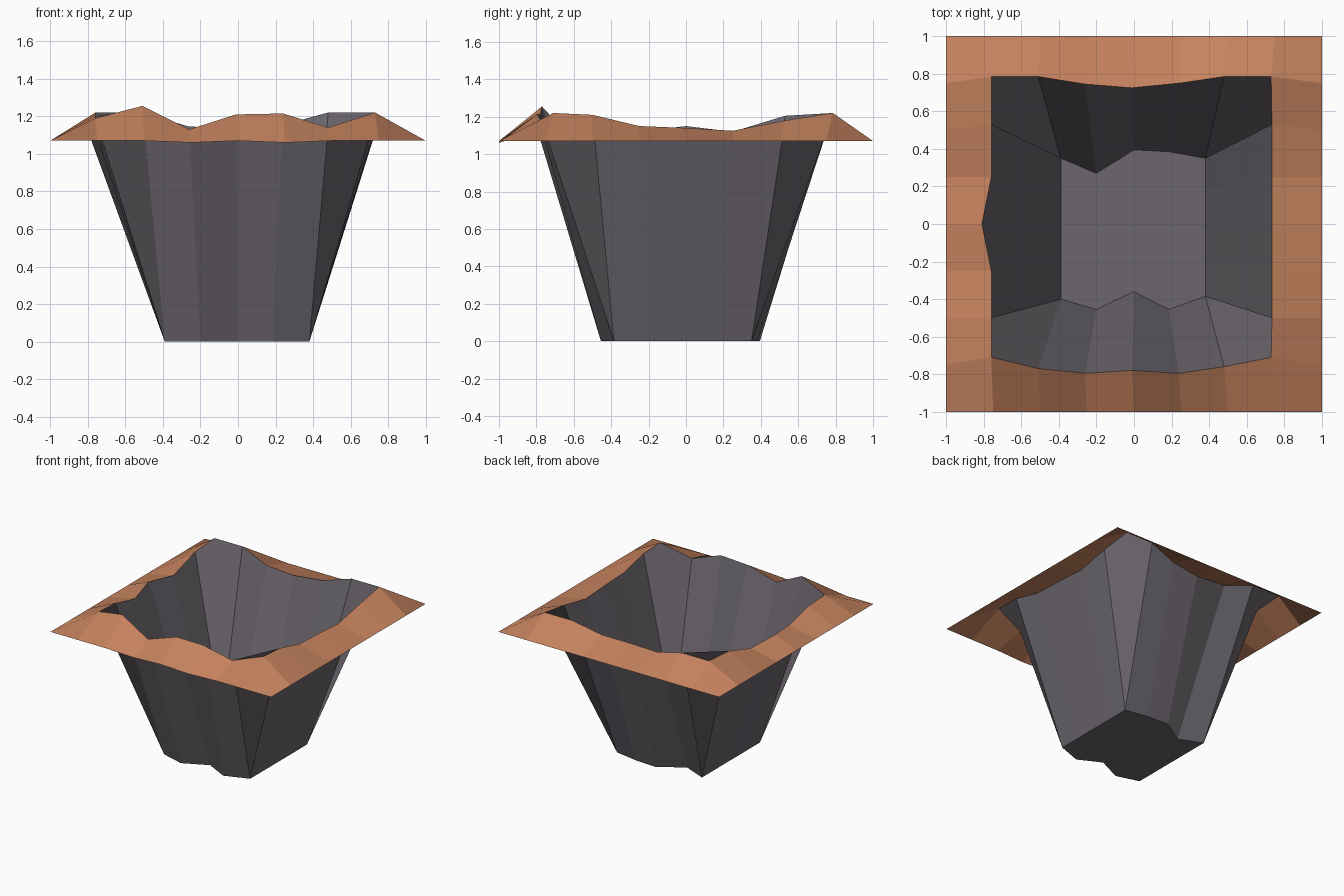
import bpy, bmesh

if "Cube" in bpy.data.objects:
    bpy.data.objects.remove(bpy.data.objects["Cube"])


def material(name, rgb):
    m = bpy.data.materials.new(name)
    m.diffuse_color = (*rgb, 1)
    m.use_nodes = True
    m.node_tree.nodes["Principled BSDF"].inputs["Base Color"].default_value = m.diffuse_color
    return m


clay = material("brown earth", (0.56, 0.225, 0.113))
rock = material("dark grey rock", (0.147, 0.133, 0.154))

# Irregular pit edge, each side listed in order as (x or y, offset, height)
rim_x = [-0.76, -0.51, -0.26, -0.01, 0.24, 0.48, 0.73]
rim_y = [-0.71, -0.50, -0.25, 0.0, 0.25, 0.53, 0.78]
front_y = [-0.71, -0.77, -0.795, -0.78, -0.795, -0.76, -0.71]
front_z = [1.19, 1.255, 1.13, 1.21, 1.215, 1.14, 1.22]
back_y = [0.785, 0.785, 0.745, 0.725, 0.75, 0.785, 0.785]
back_z = [1.22, 1.22, 1.145, 1.14, 1.155, 1.22, 1.22]
left_x = [-0.76, -0.76, -0.76, -0.81, -0.76, -0.76, -0.76]
left_z = [1.19, 1.18, 1.12, 1.15, 1.12, 1.205, 1.22]
right_z = [1.22, 1.21, 1.15, 1.14, 1.125, 1.18, 1.22]

# Floor outline
floor_x = [-0.39, -0.20, 0.0, 0.185, 0.38]
floor_front = [-0.40, -0.455, -0.36, -0.455, -0.385]
floor_back = [0.35, 0.27, 0.395, 0.385, 0.35]


def grid_point(i, j):
    """Position of point i, j on a 9 x 9 ground grid sunk into a pit."""
    ring = min(i, j, 8 - i, 8 - j)
    if ring == 0:
        dip = 0.01 if j == 0 and i in (3, 5) else 0
        return (i / 4 - 1, j / 4 - 1, 1.07 - dip)
    if ring == 1:
        a, b = i - 1, j - 1
        if b == 0:
            return (rim_x[a], front_y[a], front_z[a])
        if b == 6:
            return (rim_x[a], back_y[a], back_z[a])
        if a == 0:
            return (left_x[b], rim_y[b], left_z[b])
        return (0.735, rim_y[b], right_z[b])
    a, b = i - 2, j - 2
    y = floor_front[a] if b == 0 else floor_back[a] if b == 4 else (b - 2) * 0.19
    return (floor_x[a], y, 0.0)


def build(name, mat, wanted):
    """Make one part from the grid cells whose ring number is wanted."""
    bm = bmesh.new()
    pts = {}
    for i in range(8):
        for j in range(8):
            if min(i, j, 7 - i, 7 - j) in wanted:
                corners = [(i, j), (i + 1, j), (i + 1, j + 1), (i, j + 1)]
                for c in corners:
                    if c not in pts:
                        pts[c] = bm.verts.new(grid_point(*c))
                bm.faces.new([pts[c] for c in corners])
    me = bpy.data.meshes.new(name)
    bm.to_mesh(me)
    bm.free()
    me.materials.append(mat)
    ob = bpy.data.objects.new(name, me)
    bpy.context.collection.objects.link(ob)
    return ob


build("ground_rim", clay, (0,))
build("pit_walls", rock, (1,))
build("pit_floor", rock, (2, 3))
